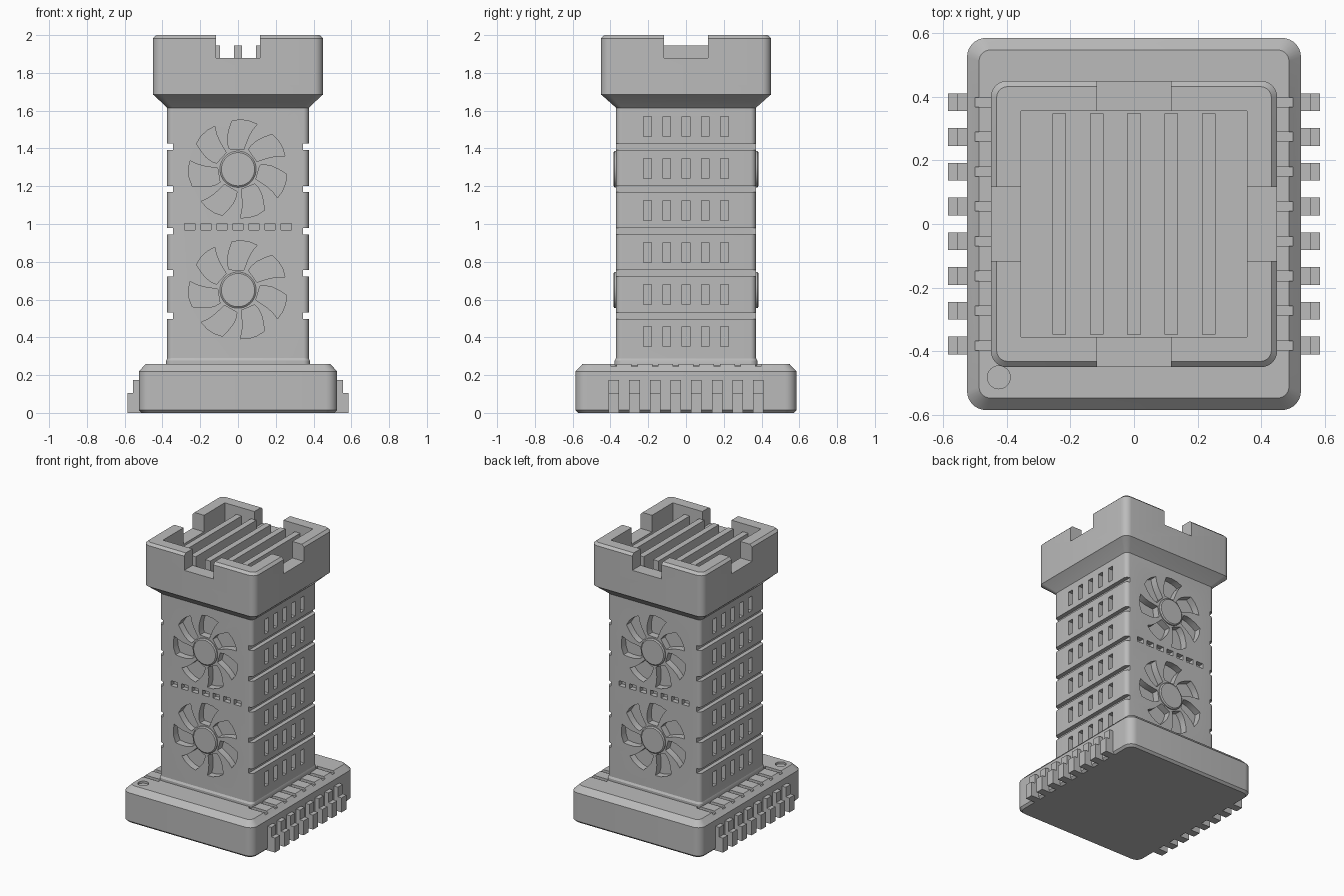
import bpy, bmesh
from math import sin, cos, pi, radians

if "Cube" in bpy.data.objects:
    bpy.data.objects.remove(bpy.data.objects["Cube"], do_unlink=True)

grey = bpy.data.materials.new("plain_grey")
grey.use_nodes = True
grey.diffuse_color = (0.5, 0.5, 0.5, 1)
grey.node_tree.nodes["Principled BSDF"].inputs["Base Color"].default_value = (0.5, 0.5, 0.5, 1)


def finish(name, bm):
    bmesh.ops.recalc_face_normals(bm, faces=bm.faces)
    mesh = bpy.data.meshes.new(name)
    bm.to_mesh(mesh)
    bm.free()
    mesh.materials.append(grey)
    obj = bpy.data.objects.new(name, mesh)
    bpy.context.collection.objects.link(obj)
    return obj


def skin(bm, rings):
    """Bridge equal rings of points and cap both ends."""
    loops = [[bm.verts.new(p) for p in ring] for ring in rings]
    n = len(loops[0])
    for a, b in zip(loops, loops[1:]):
        for i in range(n):
            j = (i + 1) % n
            bm.faces.new((a[i], a[j], b[j], b[i]))
    bm.faces.new(loops[0])
    bm.faces.new(loops[-1])


def box(bm, x0, x1, y0, y1, z0, z1):
    skin(bm, [[(x0, y0, z), (x1, y0, z), (x1, y1, z), (x0, y1, z)] for z in (z0, z1)])


def prism_y(bm, outline, y0, y1):
    skin(bm, [[(x, y, z) for x, z in outline] for y in (y0, y1)])


def rounded_ring(hx, hy, r, z, steps=7):
    pts = []
    for k, (sx, sy) in enumerate(((1, 1), (-1, 1), (-1, -1), (1, -1))):
        for i in range(steps + 1):
            a = (k + i / steps) * pi / 2
            pts.append((sx * (hx - r) + r * cos(a), sy * (hy - r) + r * sin(a), z))
    return pts


def rounded_block(name, levels):
    bm = bmesh.new()
    skin(bm, [rounded_ring(*level) for level in levels])
    return finish(name, bm)


def carve(obj, bm):
    """Cut the shapes in bm out of obj and drop the cutter."""
    cutter = finish("cutter", bm)
    cutter.hide_render = True
    mod = obj.modifiers.new("cut", 'BOOLEAN')
    mod.operation, mod.solver, mod.object = 'DIFFERENCE', 'EXACT', cutter
    deps = bpy.context.evaluated_depsgraph_get()
    obj_eval = obj.evaluated_get(deps)
    mesh = bpy.data.meshes.new_from_object(obj_eval)
    obj.modifiers.clear()
    obj.data = mesh
    bpy.data.objects.remove(cutter, do_unlink=True)


def smooth(obj):
    bpy.ops.object.select_all(action='DESELECT')
    obj.select_set(True)
    bpy.context.view_layer.objects.active = obj
    bpy.ops.object.shade_smooth_by_angle(angle=radians(25))


PIN_Y = [0.383 - 0.1093 * i for i in range(8)]
FAN_Z = (0.65, 1.29)

# Chip base with chamfered edges, lead grooves and corner dimple
base = rounded_block("chip_base", [
    (0.51, 0.57, 0.05, 0), (0.525, 0.585, 0.06, 0.015),
    (0.525, 0.585, 0.06, 0.22), (0.487, 0.547, 0.035, 0.26)])
cut = bmesh.new()
for s in (-1, 1):
    for y in PIN_Y:
        box(cut, s * 0.36, s * 0.5, y - 0.015, y + 0.015, 0.243, 0.275)
skin(cut, [[(-0.425 + 0.036 * cos(i * pi / 16), -0.482 + 0.036 * sin(i * pi / 16), z)
            for i in range(32)] for z in (0.245, 0.3)])
carve(base, cut)
smooth(base)

# Stepped metal pins down both sides
for s, side in ((1, "left"), (-1, "right")):
    bm = bmesh.new()
    profile = [(0.5, 0), (0.585, 0), (0.585, 0.105), (0.555, 0.105), (0.555, 0.175), (0.5, 0.175)]
    for y in PIN_Y:
        prism_y(bm, [(s * x, z) for x, z in profile], y - 0.028, y + 0.028)
    finish(side + "_pins", bm)

# Collar where the tower meets the base
smooth(rounded_block("tower_collar", [
    (0.38, 0.378, 0.035, 0.25), (0.38, 0.378, 0.035, 0.277), (0.374, 0.37, 0.03, 0.29)]))


# One curved opening between two fan blades
def blade_gap(turn):
    left = [(0.258, 97), (0.22, 102), (0.18, 108), (0.145, 112), (0.118, 113)]
    right = [(0.108, 74), (0.14, 73), (0.18, 72), (0.22, 70), (0.258, 67)]
    arc = [(0.262, 77), (0.262, 87)]
    return [(r * cos(radians(a + turn)), r * sin(radians(a + turn))) for r, a in left + right + arc]


# Tower shaft with side grooves, vent slots, fan openings and a row of small slots
tower = rounded_block("tower", [(0.375, 0.37, 0.03, 0.255), (0.375, 0.37, 0.03, 1.63)])
cut = bmesh.new()
for s in (-1, 1):
    for i in range(5):
        z = 0.515 + 0.2235 * i
        box(cut, s * 0.345, s * 0.45, -0.5, 0.5, z - 0.017, z + 0.017)
    for row in range(6):
        z = 0.405 + 0.222 * row
        for col in range(-2, 3):
            y = 0.102 * col
            box(cut, s * 0.325, s * 0.45, y - 0.021, y + 0.021, z - 0.053, z + 0.053)
    for col in range(-3, 4):
        x = 0.085 * col
        box(cut, x - 0.027, x + 0.027, s * 0.335, s * 0.45, 0.967, 1.003)
    for fz in FAN_Z:
        for k in range(7):
            outline = [(-s * x, fz + z) for x, z in blade_gap(k * 360 / 7)]
            prism_y(cut, outline, s * 0.32, s * 0.45)
carve(tower, cut)
smooth(tower)

# Raised fan hubs, front and back
for s, side in ((-1, "front"), (1, "back")):
    bm = bmesh.new()
    for fz in FAN_Z:
        skin(bm, [[(r * cos(i * pi / 20), s * y, fz + r * sin(i * pi / 20)) for i in range(40)]
                  for r, y in ((0.096, 0.35), (0.096, 0.378), (0.088, 0.384))])
    smooth(finish(side + "_fan_hubs", bm))

# Flared battlement head with a square well and four notches
head = rounded_block("battlement", [
    (0.375, 0.37, 0.03, 1.615), (0.443, 0.443, 0.045, 1.68), (0.45, 0.45, 0.05, 1.685),
    (0.45, 0.45, 0.05, 1.983), (0.432, 0.432, 0.035, 2.0)])
cut = bmesh.new()
box(cut, -0.355, 0.355, -0.355, 0.355, 1.75, 2.1)
carve(head, cut)
for along_x in (True, False):
    cut = bmesh.new()
    hx, hy = (0.6, 0.117) if along_x else (0.117, 0.6)
    box(cut, -hx, hx, -hy, hy, 1.88, 2.1)
    carve(head, cut)
smooth(head)

# Heat sink fins inside the well
bm = bmesh.new()
for i in range(-2, 3):
    x = 0.1175 * i
    box(bm, x - 0.0215, x + 0.0215, -0.348, 0.348, 1.74, 1.945)
finish("heat_sink_fins", bm)
